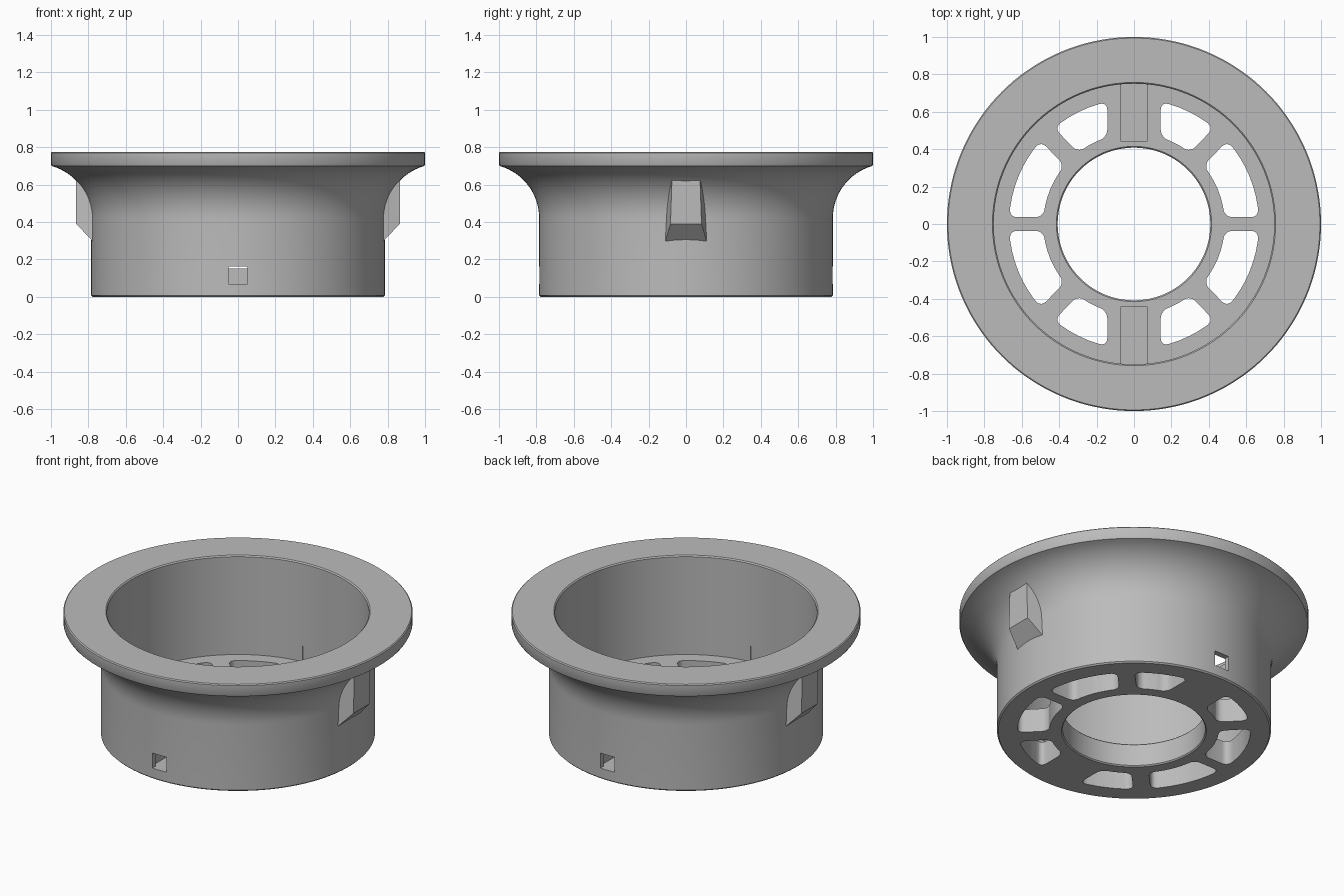
import bpy, bmesh, math
from mathutils import Matrix

cube = bpy.data.objects.get("Cube")
if cube:
    bpy.data.objects.remove(cube)

GREY = 0.5
FLOOR = 0.15
SLOT_IN, SLOT_OUT = 0.485, 0.668

grey = bpy.data.materials.new("plain grey")
grey.use_nodes = True
colour = (GREY, GREY, GREY, 1)
grey.diffuse_color = colour
grey.node_tree.nodes["Principled BSDF"].inputs["Base Color"].default_value = colour


def make(name, bm):
    bmesh.ops.recalc_face_normals(bm, faces=bm.faces)
    mesh = bpy.data.meshes.new(name)
    bm.to_mesh(mesh)
    bm.free()
    mesh.materials.append(grey)
    obj = bpy.data.objects.new(name, mesh)
    bpy.context.collection.objects.link(obj)
    return obj


def combine(target, tool, operation):
    """Apply a boolean and discard the tool."""
    mod = target.modifiers.new(tool.name, 'BOOLEAN')
    mod.operation, mod.solver, mod.object = operation, 'EXACT', tool
    bpy.context.view_layer.objects.active = target
    bpy.ops.object.modifier_apply(modifier=mod.name)
    bpy.data.objects.remove(tool)


def lathe(name, profile, steps=144):
    bm = bmesh.new()
    verts = [bm.verts.new((r, 0, z)) for r, z in profile]
    edges = [bm.edges.new((a, b)) for a, b in zip(verts, verts[1:] + verts[:1])]
    bmesh.ops.spin(bm, geom=verts + edges, axis=(0, 0, 1), cent=(0, 0, 0),
                   angle=math.tau, steps=steps, use_merge=True)
    bmesh.ops.remove_doubles(bm, verts=bm.verts, dist=1e-5)
    return make(name, bm)


def box(name, x, y, z):
    """Box from (min, max) ranges."""
    bm = bmesh.new()
    bmesh.ops.create_cube(bm, size=1)
    for v in bm.verts:
        for i, (lo, hi) in enumerate((x, y, z)):
            v.co[i] = hi if v.co[i] > 0 else lo
    return make(name, bm)


def rod(name, radius, x0, x1, z):
    """Cylinder along x."""
    bm = bmesh.new()
    bmesh.ops.create_cone(bm, cap_ends=True, segments=40, radius1=radius,
                          radius2=radius, depth=abs(x1 - x0))
    bm.transform(Matrix.Translation(((x0 + x1) / 2, 0, z))
                 @ Matrix.Rotation(math.pi / 2, 4, 'Y'))
    return make(name, bm)


def slot(a0, d0, a1, d1, sx, sy):
    """Rounded ring sector between two spokes at angles a0, a1 with half widths d0, d1."""
    def arc(r):
        start, end = a0 + math.asin(d0 / r), a1 - math.asin(d1 / r)
        n = max(3, int((end - start) * r / 0.05))
        return [(sx * r * math.cos(t), sy * r * math.sin(t))
                for t in (start + (end - start) * i / n for i in range(n + 1))]
    inner, outer = arc(SLOT_IN), arc(SLOT_OUT)
    bm = bmesh.new()
    pts = inner + outer[::-1]
    low = [bm.verts.new((x, y, -0.1)) for x, y in pts]
    high = [bm.verts.new((x, y, FLOOR + 0.1)) for x, y in pts]
    bm.faces.new(low)
    bm.faces.new(high)
    for i in range(len(pts)):
        j = (i + 1) % len(pts)
        bm.faces.new((low[i], low[j], high[j], high[i]))
    n = len(inner)
    corners = [bm.edges.get((low[i], high[i])) for i in (0, n - 1, n, len(pts) - 1)]
    bmesh.ops.bevel(bm, geom=corners, offset=0.04, segments=5, profile=0.5,
                    affect='EDGES')
    return make("slot_cutter", bm)


def boss(side):
    """Tapered screw boss: (x, z, half width) corners mirrored across y."""
    section = [(0.765, 0.284, 0.114), (0.865, 0.39, 0.083),
               (0.865, 0.63, 0.075), (0.765, 0.63, 0.097)]
    bm = bmesh.new()
    a = [bm.verts.new((side * x, w, z)) for x, z, w in section]
    b = [bm.verts.new((side * x, -w, z)) for x, z, w in section]
    for v in (a, b):
        bm.faces.new(v)
    for i in range(4):
        j = (i + 1) % 4
        bm.faces.new((a[i], a[j], b[j], b[i]))
    return make("screw_boss", bm)


# Flanged cup with a concave flare under the rim
R, CX, CZ = 0.29, 1.075, 0.42
last = math.acos((CX - 0.995) / R)
flare = [(CX - R * math.cos(t), CZ + R * math.sin(t))
         for t in (last * i / 16 for i in range(17))]
profile = ([(0.415, 0), (0.777, 0), (0.785, 0.008)] + flare
           + [(1, 0.708), (1, 0.769), (0.994, 0.775), (0.757, 0.775), (0.75, 0.768),
              (0.75, FLOOR), (0.415, FLOOR), (0.408, FLOOR - 0.007), (0.408, 0.007)])
body = lathe("flanged_cup", profile)

# Screw bosses with counterbores and through holes
for s in (-1, 1):
    combine(body, boss(s), 'UNION')
for s in (-1, 1):
    combine(body, rod("counterbore", 0.068, s * 0.79, s * 1.0, 0.505), 'DIFFERENCE')
    combine(body, rod("screw_hole", 0.027, s * 0.7, s * 0.85, 0.505), 'DIFFERENCE')

# Floor channels and their square wall openings, front and back
for s in (-1, 1):
    ys = sorted((s * 0.445, s * 0.7499))
    combine(body, box("channel", (-0.072, 0.072), ys, (0.066, FLOOR + 0.1)), 'DIFFERENCE')
    ys = sorted((s * 0.6, s * 0.85))
    combine(body, box("opening", (-0.05, 0.05), ys, (0.068, 0.163)), 'DIFFERENCE')

# Eight floor slots
mid = math.radians(46)
for sx in (-1, 1):
    for sy in (-1, 1):
        combine(body, slot(0, 0.037, mid, 0.05, sx, sy), 'DIFFERENCE')
        combine(body, slot(mid, 0.05, math.pi / 2, 0.143, sx, sy), 'DIFFERENCE')

bpy.ops.object.select_all(action='DESELECT')
body.select_set(True)
bpy.context.view_layer.objects.active = body
bpy.ops.object.shade_smooth_by_angle(angle=math.radians(30))
